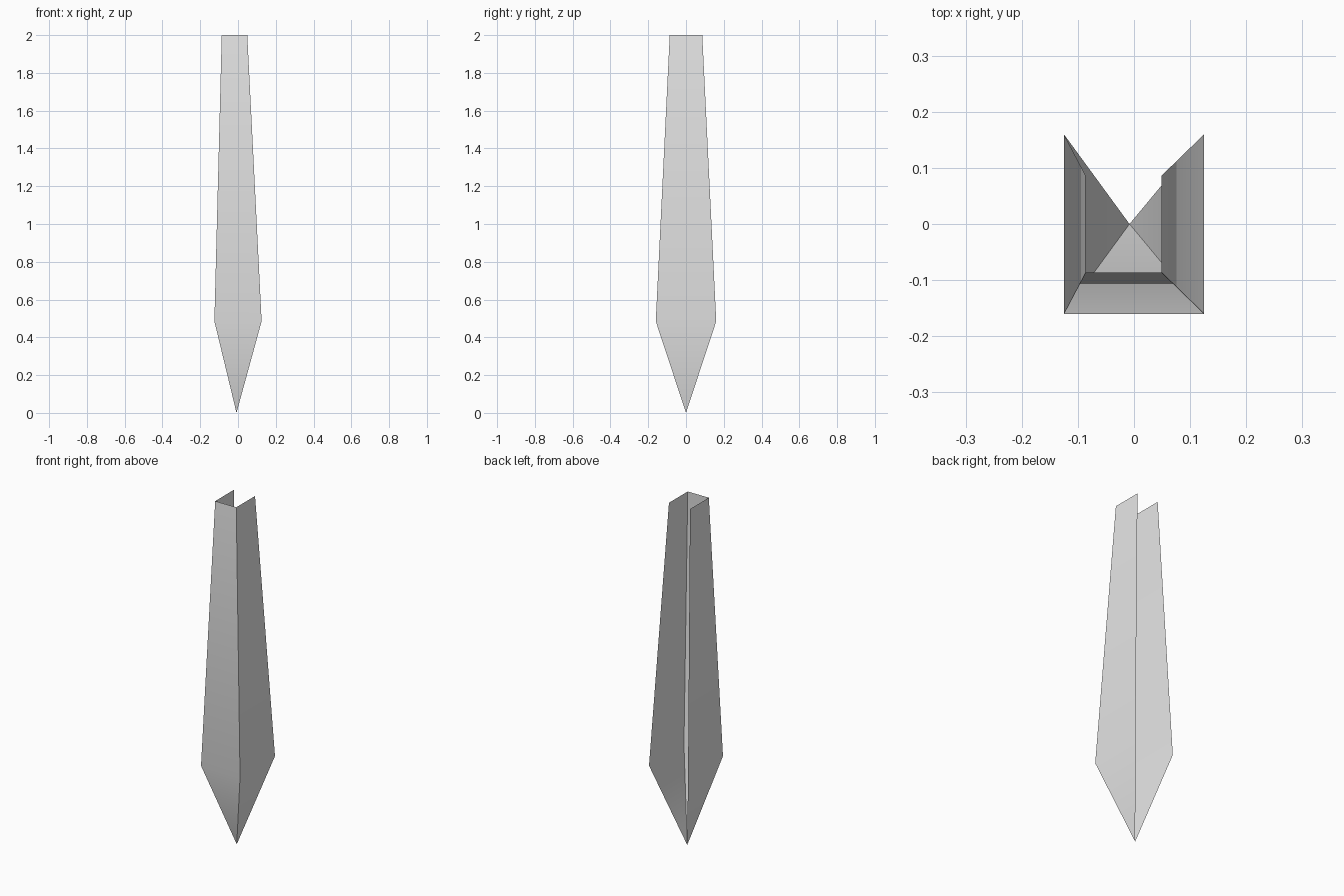
import bpy
import bmesh

cube = bpy.data.objects.get("Cube")
if cube:
    bpy.data.objects.remove(cube, do_unlink=True)

# Plain grey surface
grey = bpy.data.materials.new("plain_grey")
grey.use_nodes = True
colour = (0.8, 0.8, 0.8, 1)
grey.diffuse_color = colour
grey.node_tree.nodes["Principled BSDF"].inputs["Base Color"].default_value = colour


def section(bm, left, right, half_depth, z):
    """U-shaped cross-section, open at the back."""
    outline = [(left, half_depth), (left, -half_depth),
               (right, -half_depth), (right, half_depth)]
    return [bm.verts.new((x, y, z)) for x, y in outline]


# Open-backed tapered blade: three walls meeting in a point at the base
bm = bmesh.new()
tip = bm.verts.new((-0.008, 0, 0))
shoulder = section(bm, -0.125, 0.125, 0.16, 0.485)
top = section(bm, -0.086, 0.049, 0.086, 2)
for i in range(3):
    bm.faces.new((tip, shoulder[i + 1], shoulder[i]))
    bm.faces.new((shoulder[i], shoulder[i + 1], top[i + 1], top[i]))

mesh = bpy.data.meshes.new("blade_shell")
bm.to_mesh(mesh)
bm.free()
mesh.materials.append(grey)
blade = bpy.data.objects.new("blade_shell", mesh)
bpy.context.collection.objects.link(blade)

# Smooth across the shoulder bend, sharp along the corners
bpy.ops.object.select_all(action='DESELECT')
blade.select_set(True)
bpy.context.view_layer.objects.active = blade
bpy.ops.object.shade_smooth_by_angle(angle=0.6)
